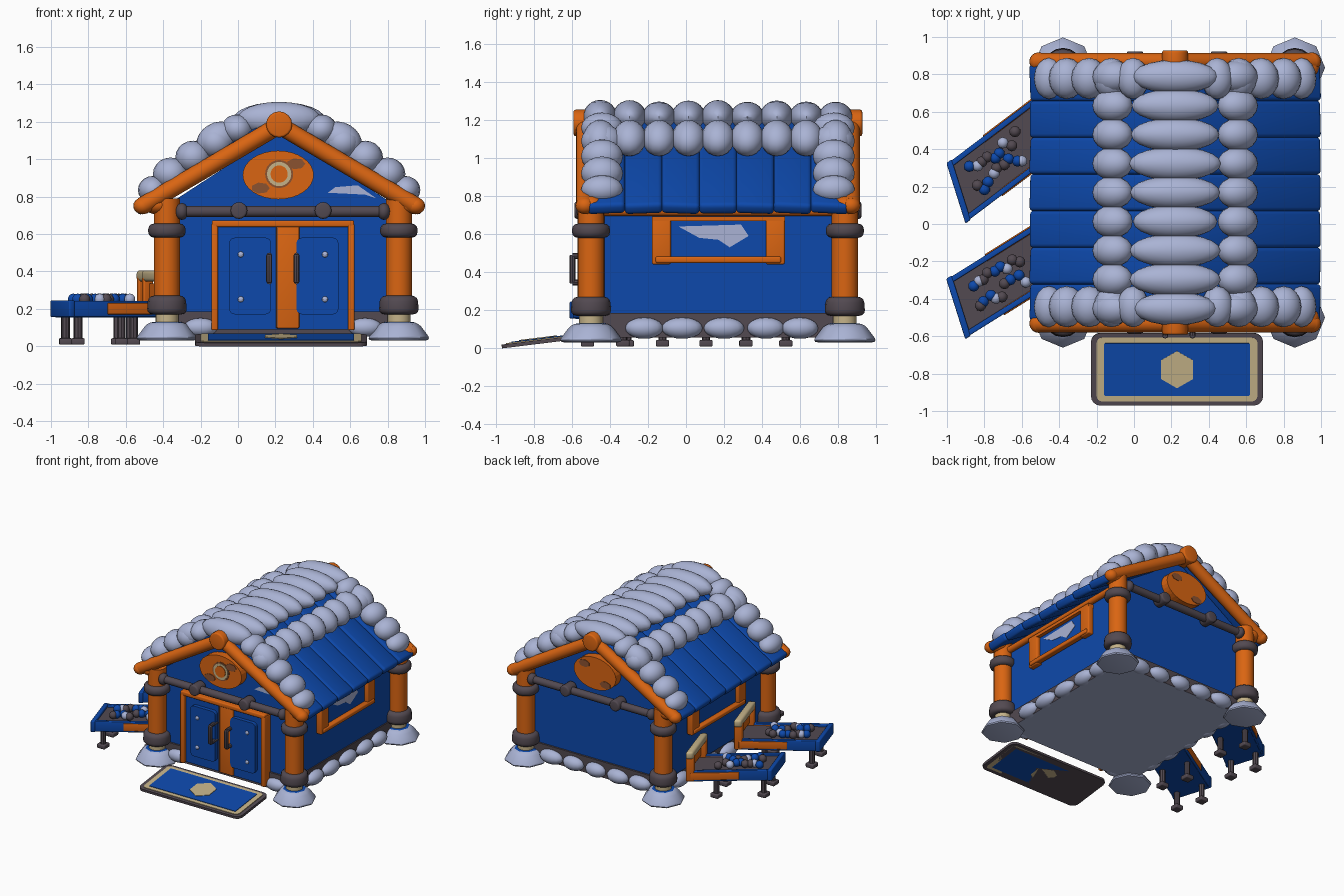
import bpy, bmesh, math, random
from mathutils import Matrix, Vector

random.seed(4)
if "Cube" in bpy.data.objects:
    bpy.data.objects.remove(bpy.data.objects["Cube"])

CX, CY = 0.24, 0.168          # middle of the house
HX, HY = 0.62, 0.668          # post offsets from the middle


def material(name, r, g, b):
    m = bpy.data.materials.new(name)
    m.use_nodes = True
    m.diffuse_color = (r, g, b, 1)
    m.node_tree.nodes["Principled BSDF"].inputs["Base Color"].default_value = (r, g, b, 1)
    m.node_tree.nodes["Principled BSDF"].inputs["Roughness"].default_value = 0.8
    return m


BLUE = material("blue paint", 0.004, 0.066, 0.41)
ORANGE = material("orange wood", 0.70, 0.13, 0.006)
SNOW = material("pale snow", 0.40, 0.45, 0.66)
DARK = material("dark metal", 0.085, 0.067, 0.082)
BROWN = material("worn brown", 0.26, 0.085, 0.03)
CREAM = material("cream stone", 0.56, 0.45, 0.25)


def finish(name, bm, mats, smooth=True, matrix=None):
    if matrix:
        bm.transform(matrix)
    bmesh.ops.recalc_face_normals(bm, faces=bm.faces)
    me = bpy.data.meshes.new(name)
    bm.to_mesh(me)
    bm.free()
    for m in mats if isinstance(mats, list) else [mats]:
        me.materials.append(m)
    ob = bpy.data.objects.new(name, me)
    bpy.context.collection.objects.link(ob)
    if smooth:
        bpy.ops.object.select_all(action='DESELECT')
        ob.select_set(True)
        bpy.context.view_layer.objects.active = ob
        bpy.ops.object.shade_smooth_by_angle(angle=math.radians(40))
    return ob


def box(name, c, size, mat, matrix=None, bevel=0.0, rot=None):
    bm = bmesh.new()
    bmesh.ops.create_cube(bm, size=1, matrix=Matrix.Diagonal((*size, 1)))
    if bevel:
        bmesh.ops.bevel(bm, geom=bm.edges[:], offset=bevel, segments=3, profile=0.5, affect='EDGES')
    bm.transform(Matrix.Translation(c) @ (rot or Matrix()))
    return finish(name, bm, mat, bevel > 0, matrix)


def ball(name, c, scale, mat, rot=None, detail=16):
    bm = bmesh.new()
    bmesh.ops.create_uvsphere(bm, u_segments=detail, v_segments=detail // 2 + 2, radius=1)
    m = Matrix.Translation(c) @ (rot or Matrix()) @ Matrix.Diagonal((*scale, 1))
    return finish(name, bm, mat, True, m)


def rod(name, p, q, r, mat, r2=None, bevel=0.0, seg=16):
    p, q = Vector(p), Vector(q)
    bm = bmesh.new()
    bmesh.ops.create_cone(bm, cap_ends=True, segments=seg, radius1=r,
                          radius2=r if r2 is None else r2, depth=(q - p).length)
    if bevel:
        rims = [e for e in bm.edges if any(len(f.verts) > 4 for f in e.link_faces)]
        bmesh.ops.bevel(bm, geom=rims, offset=bevel, segments=3, profile=0.5, affect='EDGES')
    turn = (q - p).to_track_quat('Z', 'Y').to_matrix().to_4x4()
    return finish(name, bm, mat, True, Matrix.Translation((p + q) / 2) @ turn)


def prism(name, pts, depth, mat, matrix):
    # outline in local xy, raised along local z
    bm = bmesh.new()
    face = bm.faces.new([bm.verts.new((x, y, 0)) for x, y in pts])
    up = bmesh.ops.extrude_face_region(bm, geom=[face])
    bmesh.ops.translate(bm, vec=(0, 0, depth), verts=[v for v in up["geom"] if isinstance(v, bmesh.types.BMVert)])
    return finish(name, bm, mat, False, matrix)


def rounded(w, h, r):
    pts = []
    for k, (sx, sy) in enumerate([(1, 1), (-1, 1), (-1, -1), (1, -1)]):
        for i in range(5):
            a = math.radians(90 * k + 22.5 * i)
            pts.append((sx * (w - r) + r * math.cos(a), sy * (h - r) + r * math.sin(a)))
    return pts


def ellipse(a, b, n):
    return [(a * math.cos(math.tau * i / n), b * math.sin(math.tau * i / n)) for i in range(n)]


def upright(x, y, z, side=-1):
    # stands a prism up so that it faces the front (-1) or back (1)
    return Matrix.Translation((x, y, z)) @ Matrix.Rotation(math.radians(90 * -side), 4, 'X')


# Base with a pale underside, and walls with gables
base = box("base", (CX, CY, 0.12), (1.2, 1.3, 0.13), [DARK, SNOW])
for f in base.data.polygons:
    f.material_index = 1 if f.normal.z < -0.9 else 0
prism("walls", [(-0.6, 0.17), (0.6, 0.17), (0.6, 0.76), (0, 1.15), (-0.6, 0.76)], 1.27,
      BLUE, upright(CX - 0.01, CY + 0.635, 0))
CR = CX - 0.02                # ridge line

# Corner posts on snowy feet
for sx in (-1, 1):
    for sy in (-1, 1):
        x, y = CX + sx * HX, CY + sy * HY
        foot = rod("post_foot", (x, y, 0.03), (x, y, 0.13), 0.175, [SNOW, BLUE], 0.10, 0.03, 8)
        for f in foot.data.polygons:
            f.material_index = 1 if f.normal.z < -0.9 else 0
        rod("post_collar", (x, y, 0.1), (x, y, 0.19), 0.062, CREAM)
        rod("post_lower_ring", (x, y, 0.17), (x, y, 0.27), 0.108, DARK, 0.1, 0.03)
        rod("post", (x, y, 0.25), (x, y, 0.79), 0.07, ORANGE)
        rod("post_upper_ring", (x, y, 0.58), (x, y, 0.655), 0.1, DARK, None, 0.03)
        ball("post_cap", (x + sx * 0.05, y, 0.755), (0.08, 0.07, 0.05), ORANGE)

# Gable ends: rake beams, ridge cap, cross bar and oval sign
for sy in (-1, 1):
    y = CY + sy * 0.70
    for sx in (-1, 1):
        rod("rake_beam", (CR, y, 1.18), (CR + sx * 0.73, y, 0.75), 0.047, ORANGE)
        ball("beam_end", (CR + sx * 0.73, y, 0.75), (0.05, 0.05, 0.045), ORANGE)
        rod("bar_knob", (CR + 0.01 + sx * 0.225, y - 0.055, 0.725),
            (CR + 0.01 + sx * 0.225, y + 0.055, 0.725), 0.045, DARK, None, 0.012)
        ball("bar_tip", (CX + sx * 0.54, y, 0.72), (0.035, 0.045, 0.045), DARK)
    rod("ridge_cap", (CR, y - 0.06, 1.185), (CR, y + 0.06, 1.185), 0.07, ORANGE, None, 0.012)
    rod("cross_bar", (CX - 0.56, y, 0.72), (CX + 0.56, y, 0.72), 0.03, DARK)
    prism("oval_sign", ellipse(0.19, 0.13, 32), 0.07, ORANGE, upright(CR - 0.005, CY + sy * 0.63, 0.915, sy))
    for dx, dz in ((-0.1, -0.07), (0.09, 0.06)):
        prism("sign_wear", ellipse(0.05, 0.03, 7), 0.004, BROWN, upright(CR + dx, CY + sy * 0.70, 0.915 + dz, sy))
for r, m, d in ((0.075, BROWN, 0.004), (0.065, CREAM, 0.008), (0.046, ORANGE, 0.012)):
    prism("sign_ring", ellipse(r, r, 24), d, m, upright(CR, CY - 0.70, 0.92))
prism("gable_frost", [(-0.12, 0), (0.08, -0.01), (0.14, -0.03), (0.04, 0.04), (-0.08, 0.03)], 0.006,
      SNOW, upright(0.60, CY - 0.634, 0.82))

# Roof planks, tilted a little at random, and eave rails
slope = math.atan2(0.47, 0.76)
for sx in (-1, 1):
    for i in range(7):
        y = CY - 0.588 + i * 0.196
        tilt = Matrix.Rotation(sx * slope, 4, 'Y') @ Matrix.Rotation(random.uniform(-0.08, 0.08), 4, 'X')
        box("roof_plank", (CR + sx * 0.385, y, 0.965), (0.90, 0.2, 0.065), BLUE, None, 0.022, tilt)
    rod("eave_rail", (CX + sx * 0.61, CY - HY, 0.72), (CX + sx * 0.61, CY + HY, 0.72), 0.025, ORANGE)

# Snow along the ridge and down both rakes
rows = 9
for i in range(rows):
    y = CY - 0.62 + i * 1.24 / (rows - 1)
    w = random.uniform(0.215, 0.25)
    ball("ridge_snow", (CR, y, 1.215), (w, 0.09, random.uniform(0.08, 0.092)), SNOW, None, 20)
    for sx in (-1, 1):
        ball("upper_snow", (CR + sx * 0.335, y, 1.105), (0.115, 0.088, 0.088), SNOW,
             Matrix.Rotation(sx * slope, 4, 'Y'))
for sx in (-1, 1):
    for y in (CY - 0.61, CY + 0.61):
        for d, z, r in ((0.225, 1.16, 0.085), (0.34, 1.09, 0.095), (0.46, 1.01, 0.095), (0.58, 0.92, 0.095), (0.675, 0.835, 0.08)):
            ball("rake_snow", (CR + sx * d, y, z), (r, 0.11, r * 0.93), SNOW)

# Stones around the foot of the walls
for sx in (-1, 1):
    for y in (-0.22, -0.02, 0.2, 0.42, 0.6):
        ball("side_stone", (CX + sx * 0.6, y, 0.105), (0.06, random.uniform(0.085, 0.11), 0.056), SNOW)
    ball("front_stone", (CX + sx * 0.44, CY - 0.65, 0.1), (0.09, 0.05, 0.05), SNOW)
for i in range(5):
    ball("back_stone", (CX - 0.4 + 0.2 * i, CY + 0.65, 0.105), (random.uniform(0.085, 0.105), 0.06, 0.056), SNOW)

# Double door
yd = CY - 0.70
box("door_back", (CX, yd + 0.05, 0.37), (0.72, 0.07, 0.56), BLUE)
box("door_lintel", (CX, yd + 0.035, 0.655), (0.76, 0.1, 0.035), ORANGE, None, 0.008)
box("door_stile", (CX + 0.025, yd + 0.035, 0.37), (0.125, 0.085, 0.55), ORANGE, None, 0.008)
box("door_seam", (CX - 0.03, yd - 0.008, 0.37), (0.008, 0.006, 0.54), BROWN)
for sx in (-1, 1):
    box("door_jamb", (CX + sx * 0.365, yd + 0.035, 0.37), (0.035, 0.1, 0.57), ORANGE, None, 0.008)
    prism("door_panel", rounded(0.112, 0.205, 0.03), 0.03, BLUE, upright(CX + sx * 0.18 + 0.005, yd + 0.015, 0.375))
    for z in (0.25, 0.49):
        ball("door_rivet", (CX + sx * 0.225, yd - 0.015, z), (0.016, 0.01, 0.016), SNOW, None, 8)
    hx, hy = CX + sx * 0.073, yd - 0.065
    rod("door_handle", (hx, hy, 0.34), (hx, hy, 0.49), 0.016, DARK, None, 0.006, 8)
    for z in (0.345, 0.485):
        rod("handle_mount", (hx, hy, z), (hx, yd + 0.02, z), 0.015, DARK, None, 0, 8)

# Side windows with a frosted pane
for sx in (-1, 1):
    x = CX - 0.01 + sx * 0.605
    box("window_pane", (x, 0.17, 0.57), (0.03, 0.62, 0.2), BLUE)
    frost = Matrix.Translation((x + sx * 0.012, 0.13, 0.59)) @ Matrix.Rotation(math.pi / 2, 4, 'Z') @ Matrix.Rotation(math.pi / 2, 4, 'X')
    prism("window_frost", [(-0.17, 0.05), (-0.06, -0.01), (0.04, -0.02), (0.1, -0.06), (0.2, 0), (0.16, 0.06)],
          0.006, SNOW, frost)
    for y in (-0.13, 0.47):
        box("window_stile", (x + sx * 0.02, y, 0.56), (0.05, 0.1, 0.24), ORANGE, None, 0.01)
    box("window_sill", (x + sx * 0.03, 0.17, 0.465), (0.05, 0.66, 0.035), ORANGE, None, 0.01)
    box("window_head", (x + sx * 0.02, 0.17, 0.68), (0.05, 0.7, 0.025), ORANGE)

# Sloping door mat
ramp = Matrix.Translation((0.23, -0.775, 0.022)) @ Matrix.Rotation(math.radians(7), 4, 'X')
for name, pts, z, m in (("mat_edge", rounded(0.46, 0.195, 0.05), 0.02, DARK),
                        ("mat_border", rounded(0.43, 0.172, 0.03), 0.025, CREAM),
                        ("mat_field", rounded(0.39, 0.142, 0.008), 0.029, BLUE),
                        ("mat_hexagon", [(y, x) for x, y in ellipse(0.1, 0.1, 6)], 0.033, CREAM)):
    prism(name, pts, z, m, ramp)

# Two skewed display trays on legs
for ox, oy, angle in ((-0.93, 0.18, 37), (-0.93, -0.44, 32)):
    a = math.radians(angle)
    T = Matrix(((math.cos(a), 0.3, 0, ox), (math.sin(a), -0.95, 0, oy), (0, 0, 1, 0), (0, 0, 0, 1)))
    L = 0.60
    box("tray_bed", (L / 2, 0, 0.195), (L, 0.3, 0.06), [DARK, BLUE], T)
    box("tray_underside", (L / 2, 0, 0.16), (L, 0.3, 0.012), BLUE, T)
    box("tray_end", (-0.01, 0, 0.2), (0.035, 0.34, 0.09), BLUE, T, 0.008)
    for s in (-1, 1):
        box("tray_rail", (L / 2, s * 0.15, 0.2), (L, 0.03, 0.085), BLUE, T, 0.006)
        box("tray_trim", (L * 0.66, s * 0.152, 0.2), (L * 0.6, 0.04, 0.06), ORANGE, T, 0.006)
        box("frame_post", (L - 0.02, s * 0.15, 0.27), (0.06, 0.04, 0.22), ORANGE, T, 0.008)
        for u in (0.05, 0.4):
            p = T @ Vector((u, s * 0.11, 0))
            rod("tray_leg", (p.x, p.y, 0.03), (p.x, p.y, 0.17), 0.022, DARK, None, 0, 8)
            box("tray_leg_foot", (p.x, p.y, 0.025), (0.07, 0.07, 0.035), DARK, None, 0.008)
    box("frame_board", (L, 0, 0.29), (0.03, 0.3, 0.09), ORANGE, T)
    box("frame_log", (L - 0.02, 0, 0.375), (0.06, 0.37, 0.06), CREAM, T, 0.018)
    for i in range(18):
        c = T @ Vector((0.1 + 0.036 * (i // 2) + random.uniform(-0.01, 0.01),
                        (i % 2 - 0.5) * 0.1 + random.uniform(-0.03, 0.03), 0.25))
        ball("tray_ball", c, (0.031, 0.031, 0.031), (BLUE, DARK, SNOW, BLUE, DARK)[i % 5], None, 10)
